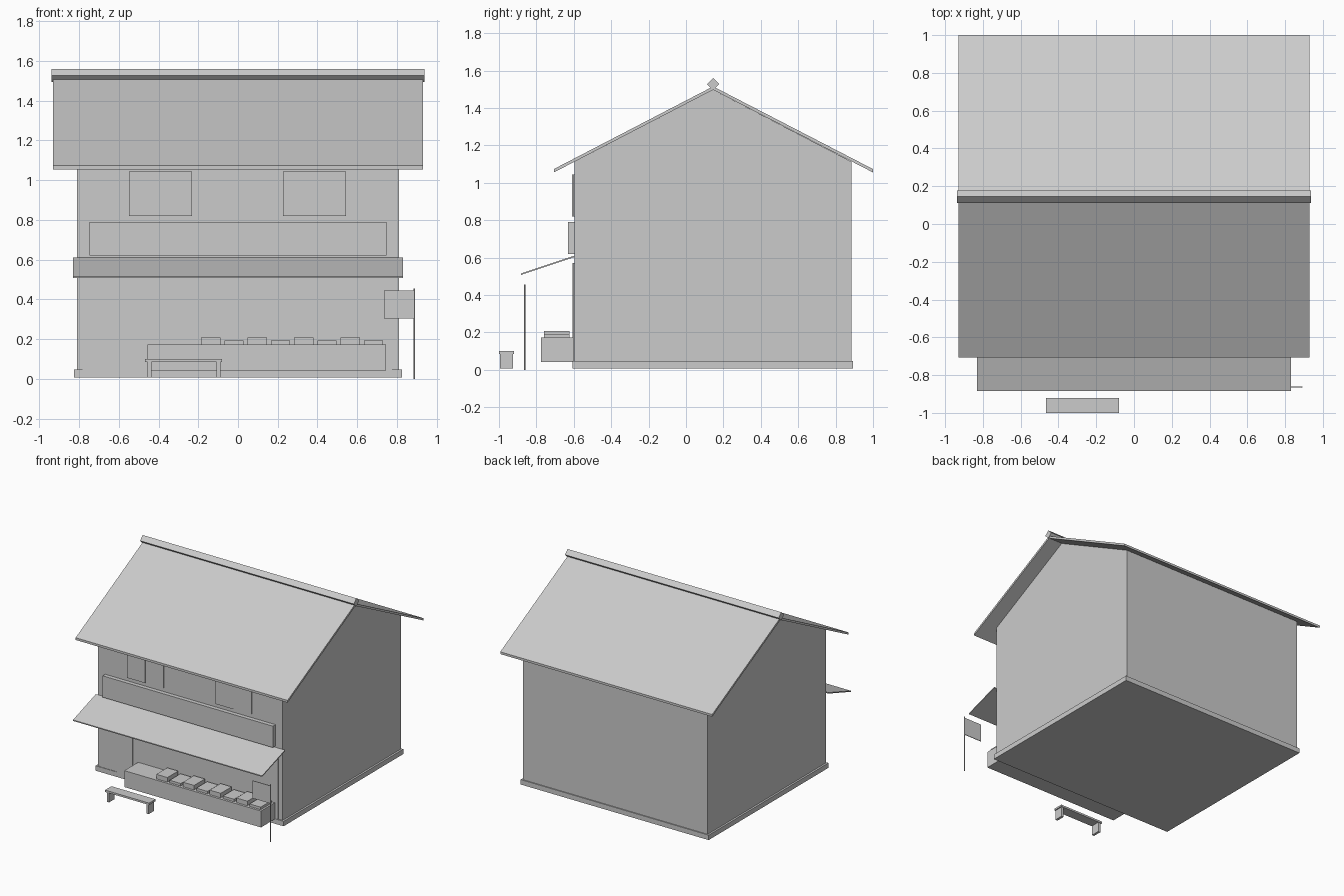
import bpy
import bmesh

old = bpy.data.objects.get("Cube")
if old:
    bpy.data.objects.remove(old, do_unlink=True)

grey = bpy.data.materials.new("plain light grey")
GREY = (0.6, 0.6, 0.6, 1.0)
grey.use_nodes = True
grey.diffuse_color = GREY
grey.node_tree.nodes["Principled BSDF"].inputs["Base Color"].default_value = GREY


def finish(name, bm):
    """Turn a bmesh into a named, coloured object."""
    bmesh.ops.recalc_face_normals(bm, faces=bm.faces)
    mesh = bpy.data.meshes.new(name)
    bm.to_mesh(mesh)
    bm.free()
    mesh.materials.append(grey)
    obj = bpy.data.objects.new(name, mesh)
    bpy.context.collection.objects.link(obj)
    return obj


def prism(name, profile, x0, x1):
    """Extrude a (y, z) profile along x."""
    bm = bmesh.new()
    face = bm.faces.new([bm.verts.new((x0, y, z)) for y, z in profile])
    grown = bmesh.ops.extrude_face_region(bm, geom=[face])["geom"]
    verts = [g for g in grown if isinstance(g, bmesh.types.BMVert)]
    bmesh.ops.translate(bm, verts=verts, vec=(x1 - x0, 0, 0))
    return finish(name, bm)


def box(name, x0, x1, y0, y1, z0, z1):
    return prism(name, [(y0, z0), (y1, z0), (y1, z1), (y0, z1)], x0, x1)


FRONT, BACK, RIDGE = -0.597, 0.886, 0.145

# House body and plinth
box("foundation", -0.825, 0.825, FRONT - 0.01, BACK + 0.008, 0.008, 0.047)
prism("house_walls", [(FRONT, 0.02), (BACK, 0.02), (BACK, 1.112),
                      (RIDGE, 1.497), (FRONT, 1.112)], -0.81, 0.81)

# Roof and diamond ridge beam
prism("roof", [(-0.707, 1.055), (RIDGE, 1.497), (1.0, 1.055),
               (1.0, 1.073), (RIDGE, 1.515), (-0.707, 1.073)], -0.93, 0.93)
prism("ridge_beam", [(RIDGE - 0.033, 1.527), (RIDGE, 1.494),
                     (RIDGE + 0.033, 1.527), (RIDGE, 1.56)], -0.938, 0.938)

# Sliding windows, each with two overlapping panes
for side, left in (("right", -0.548), ("left", 0.227)):
    mid = left + 0.158
    box(side + "_window_outer_pane", left, mid, FRONT - 0.012, FRONT, 0.82, 1.045)
    box(side + "_window_inner_pane", mid, mid + 0.158, FRONT - 0.008, FRONT, 0.82, 1.045)

# Blank board and awning
box("front_board", -0.747, 0.747, -0.63, FRONT, 0.62, 0.79)
prism("awning", [(-0.883, 0.507), (FRONT, 0.602), (FRONT, 0.61), (-0.883, 0.515)],
      -0.83, 0.83)

# Shop front and sliding door leaves
box("shop_front", -0.5, 0.775, FRONT - 0.006, FRONT, 0.04, 0.57)
box("door_fixed_leaf", -0.784, -0.64, FRONT - 0.006, FRONT, 0.04, 0.57)
box("door_sliding_leaf", -0.64, -0.5, FRONT - 0.011, FRONT, 0.04, 0.57)

# Counter with a row of goods in alternating heights
box("counter", -0.455, 0.745, -0.776, FRONT, 0.042, 0.172)
for i in range(8):
    x = -0.186 + i * 0.117
    top = 0.192 if i % 2 else 0.208
    box(f"goods_box_{i + 1}", x, x + 0.097, -0.758, -0.622, 0.172, top)

# Bench
box("bench_seat", -0.467, -0.08, -1.0, -0.92, 0.085, 0.1)
for side, x in (("right", -0.455), ("left", -0.107)):
    box("bench_" + side + "_leg", x, x + 0.019, -0.995, -0.925, 0.008, 0.085)

# Pole with a small plain banner
bm = bmesh.new()
bmesh.ops.create_cone(bm, cap_ends=True, segments=8, radius1=0.004, radius2=0.004, depth=0.455)
bmesh.ops.translate(bm, verts=bm.verts, vec=(0.888, -0.863, 0.2275))
finish("banner_pole", bm)
box("banner", 0.735, 0.886, -0.866, -0.861, 0.305, 0.445)
